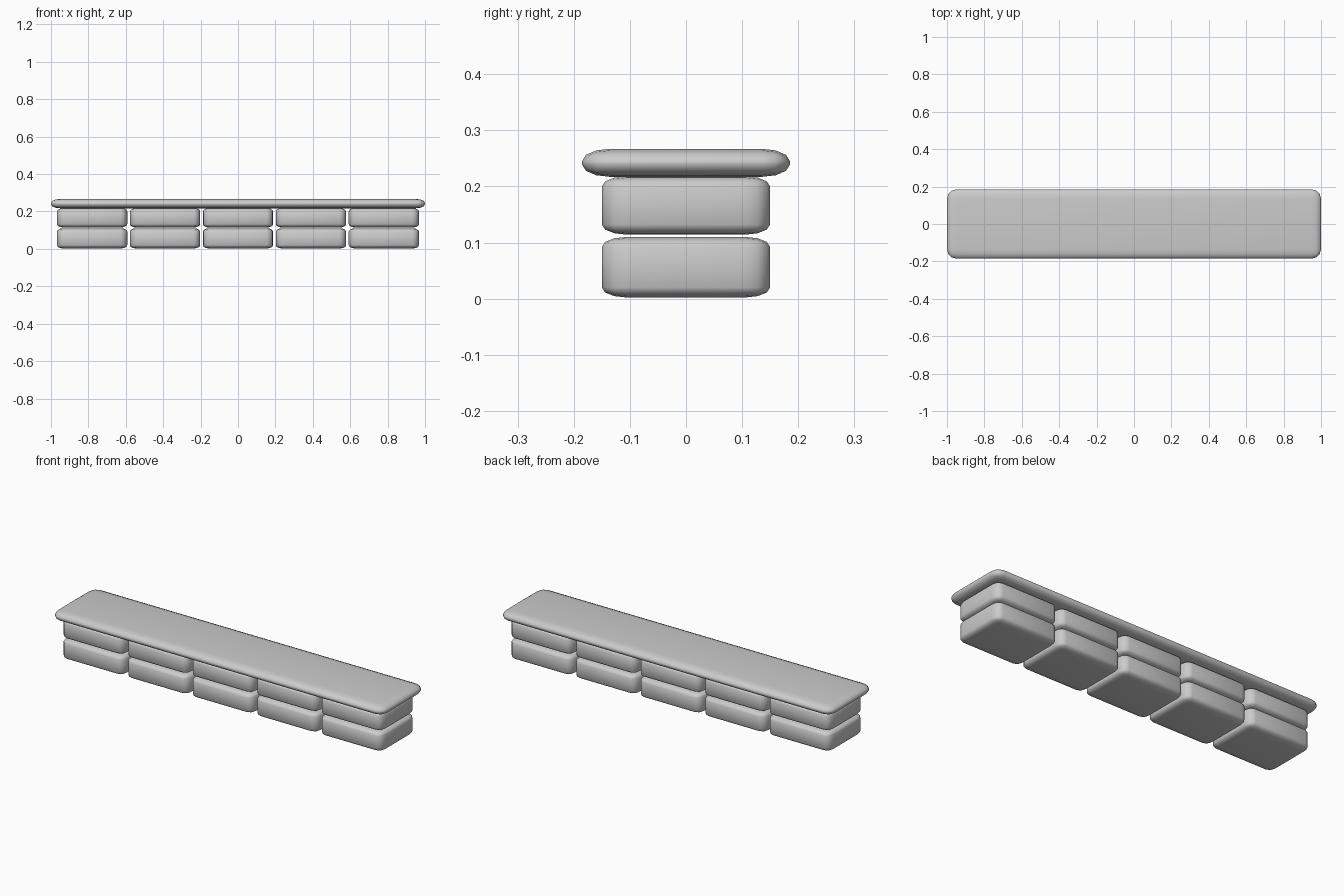
import bpy
import bmesh
from mathutils import Vector

cube = bpy.data.objects.get("Cube")
if cube:
    bpy.data.objects.remove(cube, do_unlink=True)

# One plain stone colour
stone = bpy.data.materials.new("grey_stone")
stone.use_nodes = True
colour = (0.6, 0.6, 0.6, 1)
stone.diffuse_color = colour
stone.node_tree.nodes["Principled BSDF"].inputs["Base Color"].default_value = colour


def rounded_box(name, centre, size, radii):
    """Box with rounded edges whose radius differs along each axis."""
    size, radii = Vector(size), Vector(radii)
    bm = bmesh.new()
    bmesh.ops.create_cube(bm, size=1)
    # Bevel by one unit in stretched space, then scale back to real size
    bmesh.ops.scale(bm, verts=bm.verts, vec=[s / r for s, r in zip(size, radii)])
    bmesh.ops.bevel(bm, geom=bm.edges[:], offset=1, segments=3,
                    profile=0.5, affect='EDGES', clamp_overlap=True)
    bmesh.ops.scale(bm, verts=bm.verts, vec=radii)
    for face in bm.faces:
        face.smooth = True
    mesh = bpy.data.meshes.new(name)
    bm.to_mesh(mesh)
    bm.free()
    mesh.materials.append(stone)
    obj = bpy.data.objects.new(name, mesh)
    obj.location = centre
    bpy.context.collection.objects.link(obj)
    return obj


# Two courses of five blocks
for course, z in (("lower", 0.056), ("upper", 0.166)):
    for i in range(5):
        rounded_box(f"{course}_block_{i + 1}", ((i - 2) * 0.39, 0, z),
                    (0.376, 0.3, 0.108 if course == "lower" else 0.104),
                    (0.035, 0.045, 0.018))

# Overhanging cap slab
rounded_box("cap_slab", (0, 0, 0.242), (2, 0.37, 0.05), (0.05, 0.05, 0.0215))
